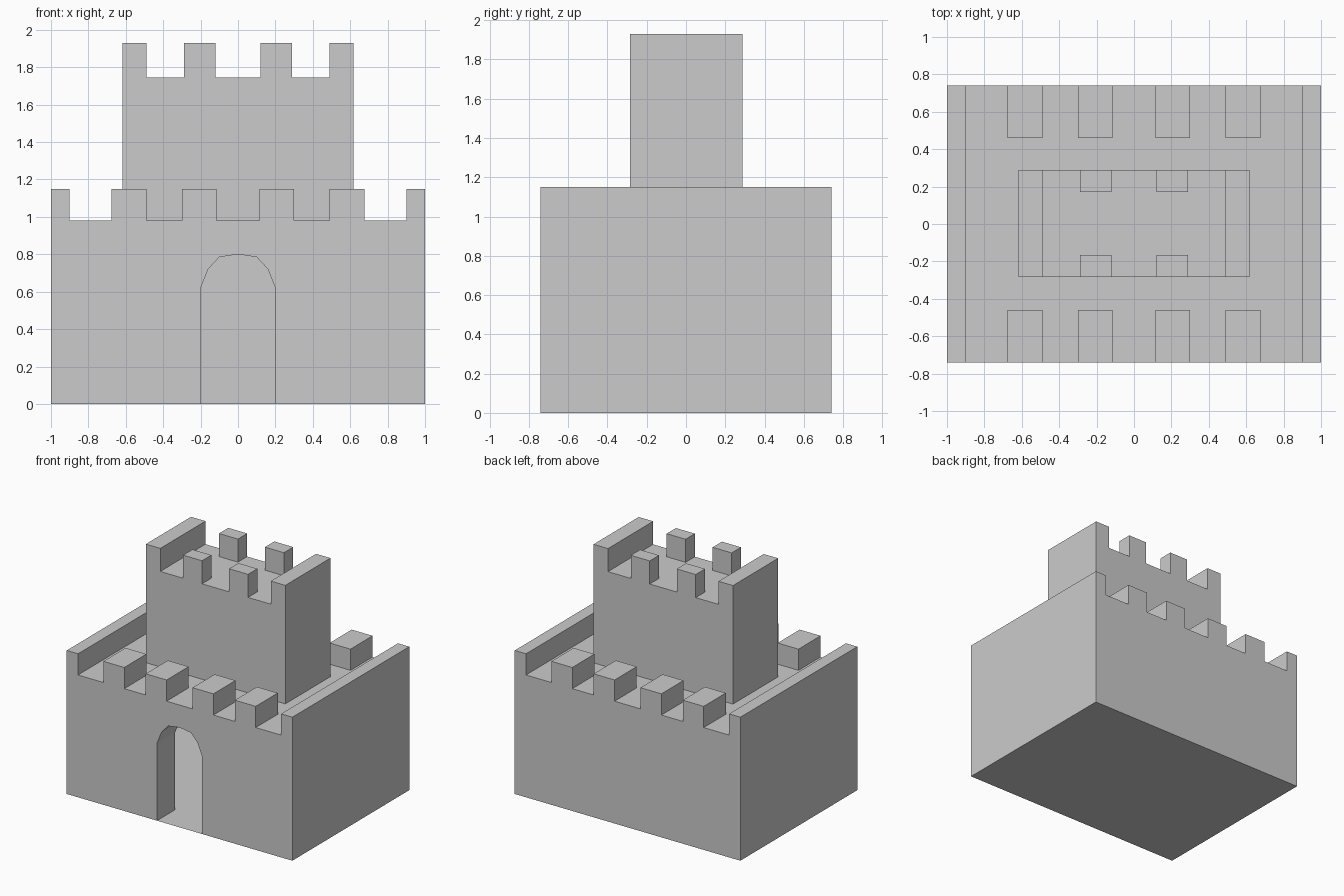
import bpy
import bmesh

cube = bpy.data.objects.get("Cube")
if cube:
    bpy.data.objects.remove(cube, do_unlink=True)

stone = bpy.data.materials.new("grey stone")
stone.use_nodes = True
GREY = (0.6, 0.6, 0.6, 1)
stone.diffuse_color = GREY
stone.node_tree.nodes["Principled BSDF"].inputs["Base Color"].default_value = GREY


def finish(name, bm):
    mesh = bpy.data.meshes.new(name)
    bm.to_mesh(mesh)
    bm.free()
    mesh.materials.append(stone)
    obj = bpy.data.objects.new(name, mesh)
    bpy.context.collection.objects.link(obj)
    return obj


def face(bm, points):
    return bm.faces.new([bm.verts.new(p) for p in points])


def battlement(name, half, y0, y1, base, deck, top, wall, merlons, depth, arch=()):
    """Hollow block with solid side parapets and merlons along front and back."""
    spans = [(-half, -wall)] + [(-b, -a) for a, b in reversed(merlons)]
    spans += list(merlons) + [(wall, half)]

    def skyline(notched):
        points = []
        for i, (a, b) in enumerate(spans):
            tall = notched or i in (0, len(spans) - 1)
            # Repeated points keep the notched and plain outlines in step
            points += [(a, deck), (a, top if tall else deck),
                       (b, top if tall else deck), (b, deck)]
        return points[1:-1]

    door = [arch[-1], arch[0]] if arch else []
    floor = [(half, base)] + door + [(-half, base)]
    bm = bmesh.new()

    # Outer skin in three lengths: front wall, middle, back wall
    stations = [y0, y0 + depth, y1 - depth, y1]
    for i in range(3):
        loop = skyline(i != 1) + floor
        for p, q in zip(loop, loop[1:] + loop[:1]):
            if p != q:
                ya, yb = stations[i], stations[i + 1]
                face(bm, [(p[0], ya, p[1]), (q[0], ya, q[1]),
                          (q[0], yb, q[1]), (p[0], yb, p[1])])

    # Inner merlon faces
    for y in stations[1:3]:
        for a, b in spans[1:-1]:
            face(bm, [(a, y, deck), (b, y, deck), (b, y, top), (a, y, top)])

    # Front with the door opening, plain back
    front = skyline(True) + [(half, base)] + list(reversed(arch)) + [(-half, base)]
    face(bm, [(x, y0, z) for x, z in front])
    face(bm, [(x, y1, z) for x, z in skyline(True) + floor])

    bmesh.ops.remove_doubles(bm, verts=bm.verts[:], dist=0.0005)
    bmesh.ops.recalc_face_normals(bm, faces=bm.faces[:])
    bmesh.ops.dissolve_limit(bm, angle_limit=0.01, verts=bm.verts[:], edges=bm.edges[:])
    return finish(name, bm)


# Arched door outline, left foot to right foot
half_arch = [(0.2, 0), (0.2, 0.62), (0.16, 0.72), (0.1, 0.785)]
arch = [(-x, z) for x, z in half_arch] + [(0, 0.8)] + half_arch[::-1]

battlement("castle_base", 1, -0.74, 0.74, 0, 0.98, 1.15, 0.9,
           [(0.115, 0.3), (0.49, 0.675)], 0.28, arch)
battlement("keep_tower", 0.618, -0.284, 0.288, 0.98, 1.745, 1.93, 0.49,
           [(0.12, 0.288)], 0.118)

# Door passage lining, open to the hollow inside
bm = bmesh.new()
for (xa, za), (xb, zb) in zip(arch, arch[1:]):
    face(bm, [(xa, -0.74, za), (xb, -0.74, zb), (xb, -0.51, zb), (xa, -0.51, za)])
bmesh.ops.remove_doubles(bm, verts=bm.verts[:], dist=0.0005)
bm.normal_update()
if bm.faces[:][0].normal.x < 0:
    bmesh.ops.reverse_faces(bm, faces=bm.faces[:])
finish("door_passage", bm)
